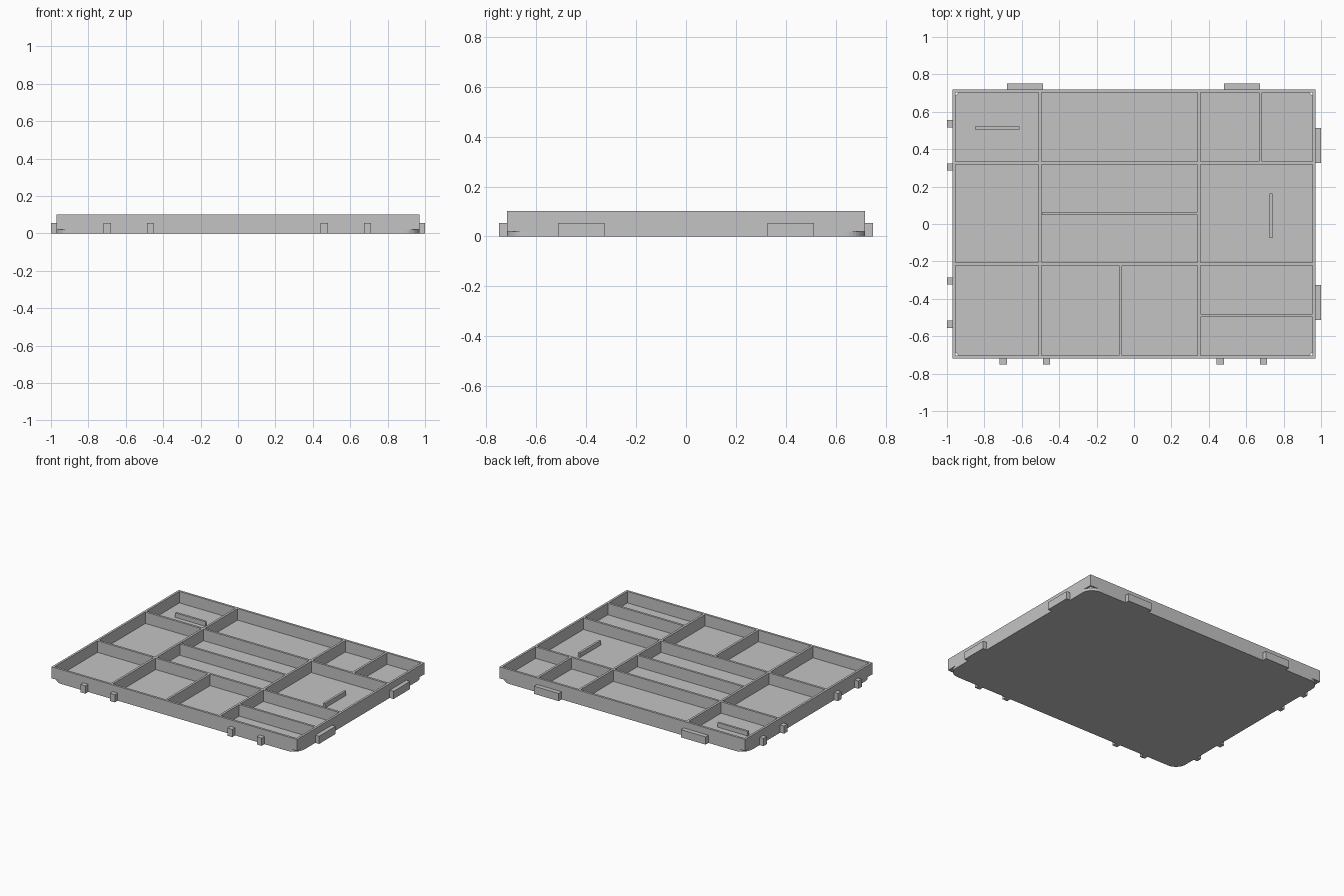
import bpy
import bmesh
import math

if "Cube" in bpy.data.objects:
    bpy.data.objects.remove(bpy.data.objects["Cube"], do_unlink=True)

grey = bpy.data.materials.new("plain grey")
COLOUR = (0.55, 0.55, 0.55, 1)
grey.diffuse_color = COLOUR
grey.use_nodes = True
grey.node_tree.nodes["Principled BSDF"].inputs["Base Color"].default_value = COLOUR

HX, HY = 0.97, 0.718          # half size of the tray
FLOOR, TOP = 0.02, 0.102      # floor surface and wall top
WALL = 0.016                  # wall thickness
IX, IY = HX - WALL, HY - WALL
TAB_TOP, STUB_TOP = 0.055, 0.052


def finish(name, bm):
    bmesh.ops.recalc_face_normals(bm, faces=bm.faces)
    mesh = bpy.data.meshes.new(name)
    bm.to_mesh(mesh)
    bm.free()
    mesh.materials.append(grey)
    obj = bpy.data.objects.new(name, mesh)
    bpy.context.collection.objects.link(obj)
    return obj


def extrude_up(bm, faces, height):
    ext = bmesh.ops.extrude_face_region(bm, geom=faces)
    verts = [g for g in ext["geom"] if isinstance(g, bmesh.types.BMVert)]
    bmesh.ops.translate(bm, verts=verts, vec=(0, 0, height))


def box(name, x0, x1, y0, y1, z0, z1):
    bm = bmesh.new()
    corners = [(x0, y0), (x1, y0), (x1, y1), (x0, y1)]
    face = bm.faces.new([bm.verts.new((x, y, z0)) for x, y in corners])
    extrude_up(bm, [face], z1 - z0)
    return finish(name, bm)


# Floor slab with rounded corners
RADIUS, STEPS = 0.08, 8
bm = bmesh.new()
outline = []
for i, (sx, sy) in enumerate([(1, 1), (-1, 1), (-1, -1), (1, -1)]):
    for s in range(STEPS + 1):
        a = math.pi / 2 * (i + s / STEPS)
        outline.append(bm.verts.new((sx * (HX - RADIUS) + RADIUS * math.cos(a),
                                     sy * (HY - RADIUS) + RADIUS * math.sin(a), 0)))
extrude_up(bm, [bm.faces.new(outline)], FLOOR)
finish("floor", bm)

# Square outer wall ring
bm = bmesh.new()
signs = [(-1, -1), (1, -1), (1, 1), (-1, 1)]
outer = [bm.verts.new((sx * HX, sy * HY, FLOOR)) for sx, sy in signs]
inner = [bm.verts.new((sx * IX, sy * IY, FLOOR)) for sx, sy in signs]
ring = [bm.faces.new((outer[i], outer[i - 3], inner[i - 3], inner[i])) for i in range(4)]
extrude_up(bm, ring, TOP - FLOOR)
finish("outer_wall", bm)

# Inner partitions running front to back and side to side
T = WALL / 2
XL, XR, YB, YF = -0.503, 0.348, 0.326, -0.214


def wall_y(name, x, y0, y1, top=TOP):
    box(name, x - T, x + T, y0, y1, FLOOR, top)


def wall_x(name, y, x0, x1, top=TOP):
    box(name, x0, x1, y - T, y + T, FLOOR, top)


wall_x("back_partition", YB, -IX, IX)
wall_x("front_partition", YF, -IX, IX)
for side, x in (("right", XL), ("left", XR)):
    wall_y(side + "_partition_back", x, YB + T, IY)
    wall_y(side + "_partition_middle", x, YF + T, YB - T)
    wall_y(side + "_partition_front", x, -IY, YF - T)
wall_y("back_corner_partition", 0.677, YB + T, IY)
wall_y("front_room_partition", -0.073, -IY, YF - T)
wall_x("front_corner_partition", -0.488, XR + T, IX)
wall_x("centre_partition", 0.055, XL + T + 0.005, XR - T)

# Low free-standing ribs
wall_x("right_rib", 0.513, -0.85, -0.612, STUB_TOP)
wall_y("left_rib", 0.733, -0.075, 0.162, STUB_TOP)

# Long connector tabs on the back and left, pairs of small pegs opposite
PEG = 0.019
for n, c in enumerate((-0.583, 0.577)):
    box(f"back_tab_{n}", c - 0.097, c + 0.097, HY, 0.75, 0, TAB_TOP)
    for m, d in enumerate((-0.116, 0.116)):
        box(f"front_peg_{n}_{m}", c + d - PEG, c + d + PEG, -0.75, -HY, 0, TAB_TOP)
for n, c in enumerate((-0.42, 0.42)):
    box(f"left_tab_{n}", HX, 1, c - 0.094, c + 0.094, 0, TAB_TOP)
    for m, d in enumerate((-0.116, 0.116)):
        box(f"right_peg_{n}_{m}", -1, -HX, c + d - PEG, c + d + PEG, 0, TAB_TOP)
